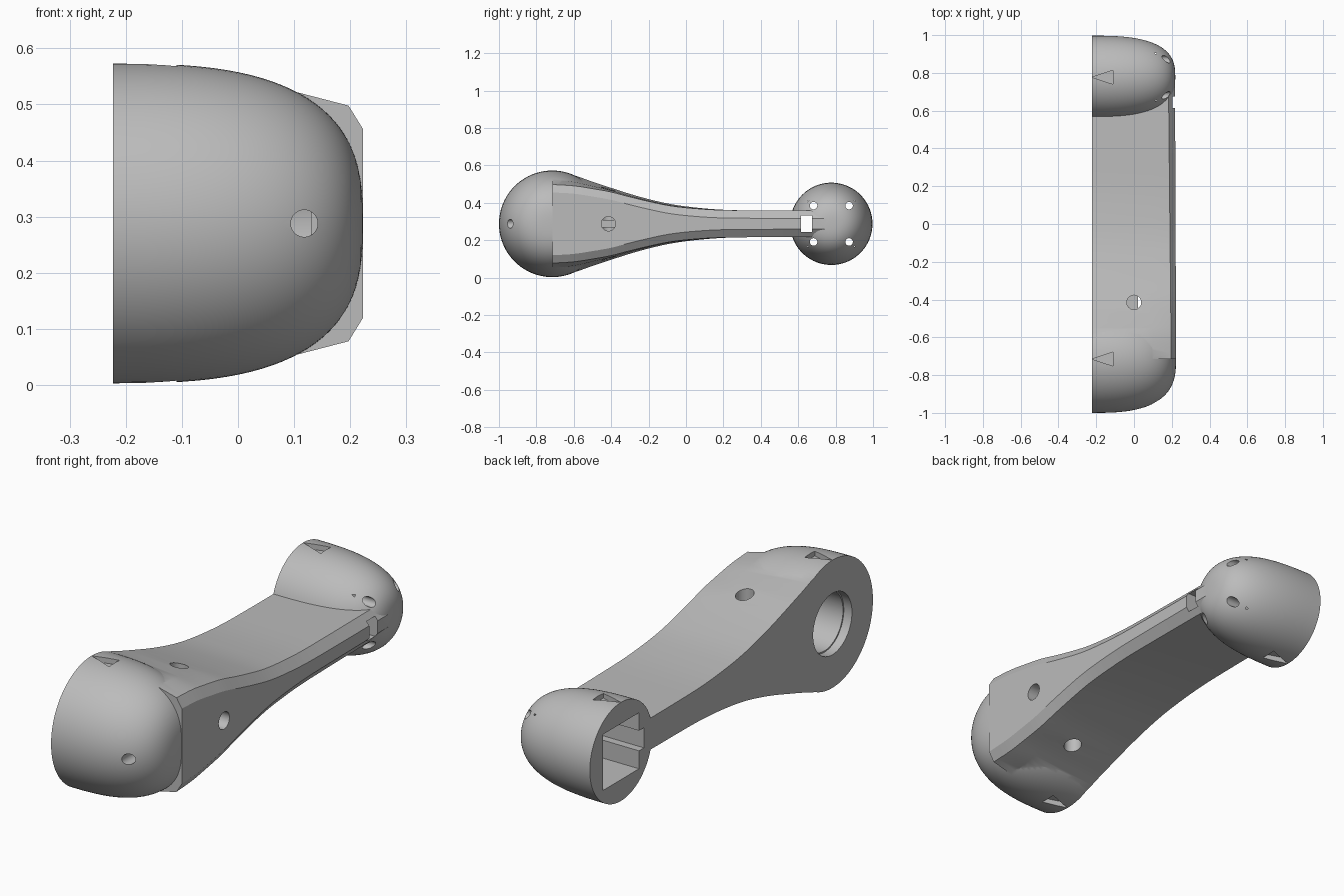
import bpy
import bmesh
from math import pi, cos, sin, radians
from mathutils import Matrix, Vector

if "Cube" in bpy.data.objects:
    bpy.data.objects.remove(bpy.data.objects["Cube"])

BACK = -0.223          # plane of the flat mounting face
MID = 0.288            # height of the centre line
BIG_Y, SMALL_Y = -0.715, 0.777

grey = bpy.data.materials.new("light grey")
grey.use_nodes = True
grey.diffuse_color = (0.5, 0.5, 0.5, 1)
grey.node_tree.nodes["Principled BSDF"].inputs["Base Color"].default_value = (0.5, 0.5, 0.5, 1)


def make(name, bm, helper=False):
    bmesh.ops.recalc_face_normals(bm, faces=bm.faces)
    mesh = bpy.data.meshes.new(name)
    bm.to_mesh(mesh)
    bm.free()
    mesh.materials.append(grey)
    ob = bpy.data.objects.new(name, mesh)
    bpy.context.collection.objects.link(ob)
    ob.hide_render = helper
    return ob


def loft(name, rings, helper=False):
    """Skin a row of closed rings and cap both ends."""
    bm = bmesh.new()
    rows = [[bm.verts.new(p) for p in ring] for ring in rings]
    n = len(rows[0])
    for a, b in zip(rows, rows[1:]):
        for i in range(n):
            j = (i + 1) % n
            bm.faces.new((a[i], a[j], b[j], b[i]))
    bm.faces.new(rows[0])
    bm.faces.new(rows[-1])
    return make(name, bm, helper)


def dome(name, y, radius, tip):
    """Superellipse dome turned around the x axis."""
    n, power, steps = 96, 2.8, 28
    profile = [(-0.3, radius)]
    for k in range(steps):
        a = k / steps * pi / 2
        profile.append((BACK + (tip - BACK) * sin(a) ** (2 / power),
                        radius * cos(a) ** (2 / power)))
    profile.append((tip, 0.008))
    return loft(name, [[(x, y + r * cos(2 * pi * i / n), MID + r * sin(2 * pi * i / n))
                        for i in range(n)] for x, r in profile])


def rod(name, start, end, radius):
    start, end = Vector(start), Vector(end)
    turn = (end - start).to_track_quat("Z", "Y").to_matrix().to_4x4()
    bm = bmesh.new()
    bmesh.ops.create_cone(bm, cap_ends=True, segments=48, radius1=radius, radius2=radius,
                          depth=(end - start).length,
                          matrix=Matrix.Translation((start + end) / 2) @ turn)
    return make(name, bm, True)


def box(name, low, high):
    low, high = Vector(low), Vector(high)
    bm = bmesh.new()
    bmesh.ops.create_cube(bm, size=1, matrix=Matrix.Translation((low + high) / 2)
                          @ Matrix.Diagonal((*(high - low), 1)))
    return make(name, bm, True)


# Tapered arm: y, half height at the back, loss of height towards the outer side
stations = [(-0.715, 0.278, 0.068), (-0.6, 0.259, 0.056), (-0.5, 0.225, 0.037),
            (-0.4, 0.192, 0.022), (-0.3, 0.16, 0.016), (-0.2, 0.132, 0.012),
            (-0.1, 0.109, 0.01), (0, 0.093, 0.007), (0.15, 0.078, 0.003),
            (0.3, 0.072, 0), (0.78, 0.07, 0)]


def smooth_rows(rows, steps=4):
    """Catmull-Rom rows between the stations."""
    out = []
    for i in range(len(rows) - 1):
        p = [Vector(rows[min(max(i + k, 0), len(rows) - 1)]) for k in (-1, 0, 1, 2)]
        for s in range(steps):
            t = s / steps
            m1 = (p[2] - p[0]) / (p[2].x - p[0].x) * (p[2].x - p[1].x)
            m2 = (p[3] - p[1]) / (p[3].x - p[1].x) * (p[2].x - p[1].x)
            out.append(p[1] * (2*t**3 - 3*t**2 + 1) + m1 * (t**3 - 2*t**2 + t)
                       + p[2] * (3*t**2 - 2*t**3) + m2 * (t**3 - t**2))
    return out + [Vector(rows[-1])]


rings = []
for y, h, loss in smooth_rows(stations):
    along = (y - BIG_Y) / 1.5
    half = [(-0.3, h), (BACK, h), (0.1, h - 0.63 * loss),
            (0.197 - 0.015 * along, h - loss), (0.223 - 0.006 * along, h - loss - 0.042)]
    rings.append([(x, y, MID + z) for x, z in half]
                 + [(x, y, MID - z) for x, z in reversed(half)])
body = loft("crank_arm_body", rings)


def combine(other, operation):
    mod = body.modifiers.new(other.name, "BOOLEAN")
    mod.operation, mod.object, mod.solver = operation, other, "EXACT"
    bpy.context.view_layer.objects.active = body
    bpy.ops.object.modifier_apply(modifier=mod.name)
    bpy.data.objects.remove(other)


# Hubs
combine(dome("large_hub", BIG_Y, 0.285, 0.2225), "UNION")
combine(dome("small_hub", SMALL_Y, 0.22, 0.2185), "UNION")

# Flat mounting face, stepped round bore, square socket and side notch
cutters = [
    box("flat_face", (-0.5, -2, -1), (BACK, 2, 2)),
    rod("bore", (-0.4, BIG_Y, MID), (BACK + 0.04, BIG_Y, MID), 0.137),
    rod("deep_bore", (-0.4, BIG_Y, MID), (0.13, BIG_Y, MID), 0.131),
    box("socket", (-0.4, SMALL_Y - 0.127, MID - 0.125), (0.12, SMALL_Y + 0.127, MID + 0.125)),
    box("notch", (-0.4, 0.615, MID - 0.045), (0.4, 0.675, MID + 0.045)),
    rod("front_hole", (0.118, -1.1, MID), (0.118, -0.8, MID), 0.024),
    rod("side_hole", (0.02, -0.415, MID), (0.4, -0.415, MID), 0.038),
]
for side in (-1, 1):
    # Cable hole and marker triangles on top and underneath
    cutters.append(rod("cable_hole", (0, -0.415, MID + side * 0.02),
                       (0, -0.415, MID + side * 0.4), 0.038))
    for y, r in ((BIG_Y, 0.285), (SMALL_Y, 0.22)):
        cutters.append(loft("marker", [[(BACK, y, MID + side * z), (-0.11, y - 0.037, MID + side * z),
                                        (-0.11, y + 0.037, MID + side * z)]
                                       for z in (r - 0.025, r + 0.1)], True))
    # Screw holes
    for end in (-1, 1):
        y, z = SMALL_Y + end * 0.095, MID + side * 0.097
        cutters.append(rod("screw_hole", (0.05, y, z), (0.4, y, z), 0.02))
for cutter in cutters:
    combine(cutter, "DIFFERENCE")

bpy.ops.object.select_all(action="DESELECT")
body.select_set(True)
bpy.context.view_layer.objects.active = body
bpy.ops.object.shade_smooth_by_angle(angle=radians(25))
